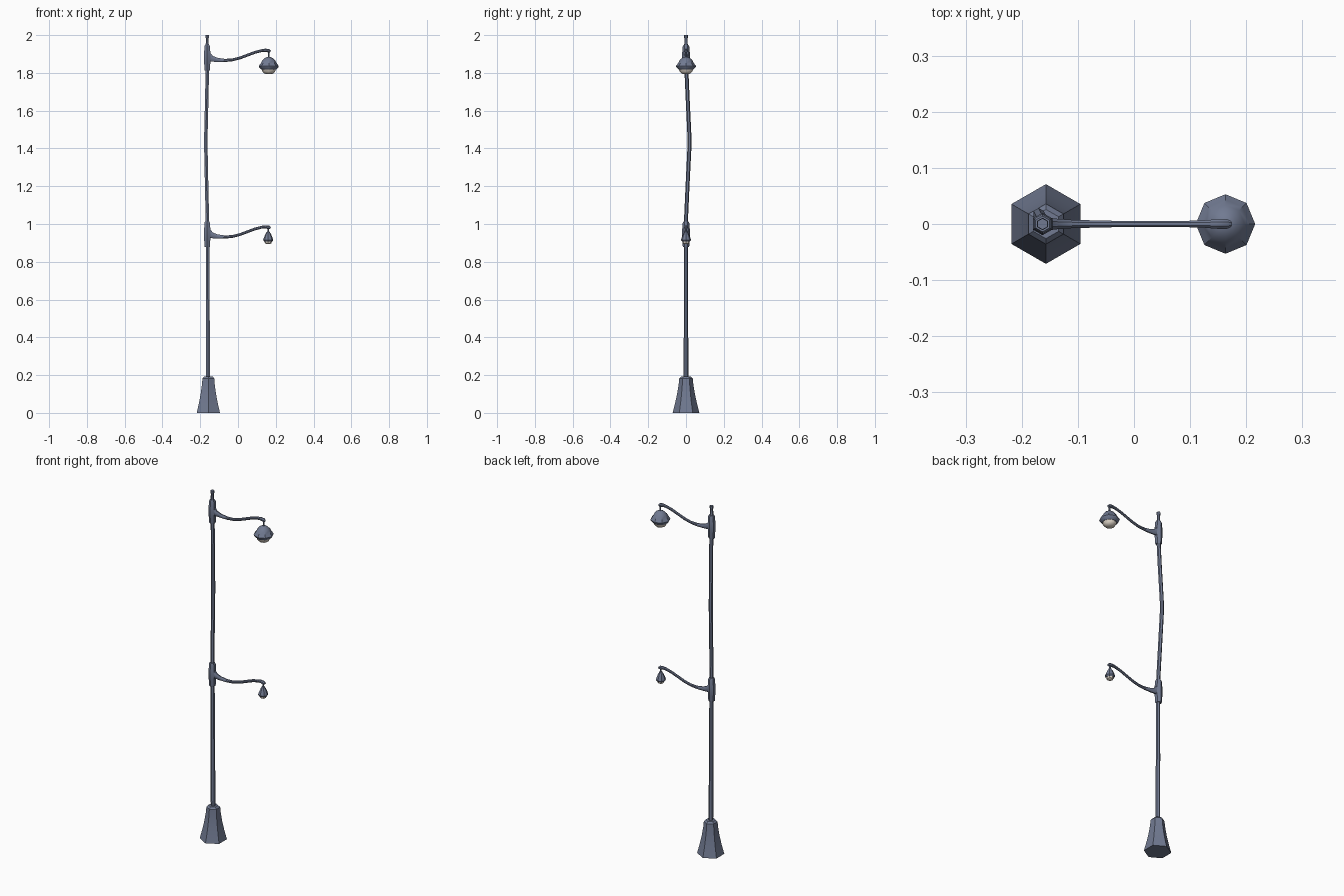
import bpy, bmesh, math
from mathutils import Vector

if "Cube" in bpy.data.objects:
    bpy.data.objects.remove(bpy.data.objects["Cube"])


def material(name, rgb):
    m = bpy.data.materials.new(name)
    m.diffuse_color = (*rgb, 1)
    m.use_nodes = True
    m.node_tree.nodes["Principled BSDF"].inputs["Base Color"].default_value = m.diffuse_color
    return m


METAL = material("slate grey metal", (0.165, 0.195, 0.285))
GLASS = material("warm white glass", (0.76, 0.69, 0.60))


def tube(name, path, sides, mat=METAL, phase=0.0, smooth=35):
    """Sweep a polygon along path points (x, y, z, radius[, side radius])."""
    bm = bmesh.new()
    pts = [Vector(p[:3]) for p in path]
    rings = []
    for i, p in enumerate(path):
        t = (pts[min(i + 1, len(pts) - 1)] - pts[max(i - 1, 0)]).normalized()
        u = Vector((0, 1, 0)).cross(t).normalized()
        v = t.cross(u)
        ru, rv = p[3], p[-1]
        rings.append([bm.verts.new(pts[i] + u * ru * math.cos(a) + v * rv * math.sin(a))
                      for a in (math.tau * k / sides + phase for k in range(sides))])
    for a, b in zip(rings, rings[1:]):
        for k in range(sides):
            n = (k + 1) % sides
            bm.faces.new((a[k], a[n], b[n], b[k]))
    bm.faces.new(rings[0][::-1])
    bm.faces.new(rings[-1])
    bmesh.ops.recalc_face_normals(bm, faces=bm.faces)
    return finish(name, bm, mat, smooth)


def finish(name, bm, mat, smooth):
    me = bpy.data.meshes.new(name)
    bm.to_mesh(me)
    bm.free()
    me.materials.append(mat)
    ob = bpy.data.objects.new(name, me)
    bpy.context.collection.objects.link(ob)
    if smooth:
        bpy.ops.object.select_all(action='DESELECT')
        ob.select_set(True)
        bpy.context.view_layer.objects.active = ob
        bpy.ops.object.shade_smooth_by_angle(angle=math.radians(smooth))
    return ob


def lathe(name, x, profile, sides, mat=METAL, phase=0.0):
    """Upright turned part, profile given as (radius, z) from low to high."""
    return tube(name, [(x, 0, z, r) for r, z in profile], sides, mat, phase)


HEX = math.pi / 6
PX, LX = -0.157, 0.163

# Flared hexagonal foot
lathe("base", PX, [(0.071, 0), (0.058, 0.05), (0.047, 0.10), (0.039, 0.15),
                   (0.036, 0.183), (0.026, 0.193)], 6, phase=HEX)

# Straight lower pole and bent upper pole
tube("lower_pole", [(-0.158, 0, 0.18, 0.0125), (-0.160, 0, 0.55, 0.0115),
                    (-0.161, 0, 0.90, 0.0105)], 6, phase=HEX)
tube("upper_pole", [(-0.161, -0.002, 0.98, 0.0105), (-0.166, 0.008, 1.20, 0.0105),
                    (-0.170, 0.018, 1.40, 0.0105), (-0.170, 0.018, 1.47, 0.0105),
                    (-0.165, 0.008, 1.68, 0.0105), (-0.162, 0.001, 1.84, 0.0105)], 6, phase=HEX)


# Collar and curved arm, repeated at two heights
def bracket(level, dz):
    lathe(level + "_collar", -0.163,
          [(0.016, 0.878 + dz), (0.018, 0.885 + dz), (0.018, 0.91 + dz), (0.020, 0.918 + dz),
           (0.020, 0.975 + dz), (0.018, 0.983 + dz), (0.018, 1.003 + dz), (0.014, 1.012 + dz)],
          6, phase=HEX)
    arm = [(-0.155, 0.948, 0.025, 0.012), (-0.138, 0.940, 0.017, 0.010),
           (-0.110, 0.934, 0.012, 0.008), (-0.07, 0.931, 0.009, 0.007),
           (-0.03, 0.934, 0.008, 0.006), (0.01, 0.944, 0.008, 0.006),
           (0.05, 0.959, 0.008, 0.006), (0.09, 0.974, 0.008, 0.006),
           (0.125, 0.983, 0.008, 0.007), (0.145, 0.985, 0.009, 0.009),
           (0.163, 0.982, 0.010, 0.010), (0.172, 0.978, 0.006, 0.006)]
    tube(level + "_arm", [(x, 0, z + dz, a, b) for x, z, a, b in arm], 8, phase=math.pi / 8)


bracket("lower", 0.0)
bracket("upper", 0.935)

# Finial on top of the pole
lathe("finial", -0.163, [(0.012, 1.935), (0.009, 1.955), (0.008, 1.982),
                         (0.011, 1.987), (0.010, 2.0)], 6, phase=HEX)

# Large street lamp
lathe("upper_lamp_stem", LX, [(0.005, 1.87), (0.005, 1.915)], 6)
lathe("upper_lamp_shade", LX, [(0.039, 1.818), (0.051, 1.830), (0.053, 1.836), (0.043, 1.850),
                               (0.034, 1.866), (0.022, 1.878), (0.008, 1.885)], 8)
lathe("upper_lamp_bulb", LX, [(0.010, 1.793), (0.024, 1.797), (0.033, 1.806),
                              (0.038, 1.820)], 8, GLASS)

# Small footpath lamp
lathe("lower_lamp_stem", 0.160, [(0.005, 0.95), (0.005, 0.98)], 6)
lathe("lower_lamp_shade", 0.160, [(0.021, 0.907), (0.027, 0.915), (0.022, 0.930),
                                  (0.014, 0.948), (0.007, 0.960)], 8)
lathe("lower_lamp_bulb", 0.160, [(0.009, 0.893), (0.017, 0.898), (0.020, 0.908)], 8, GLASS)
